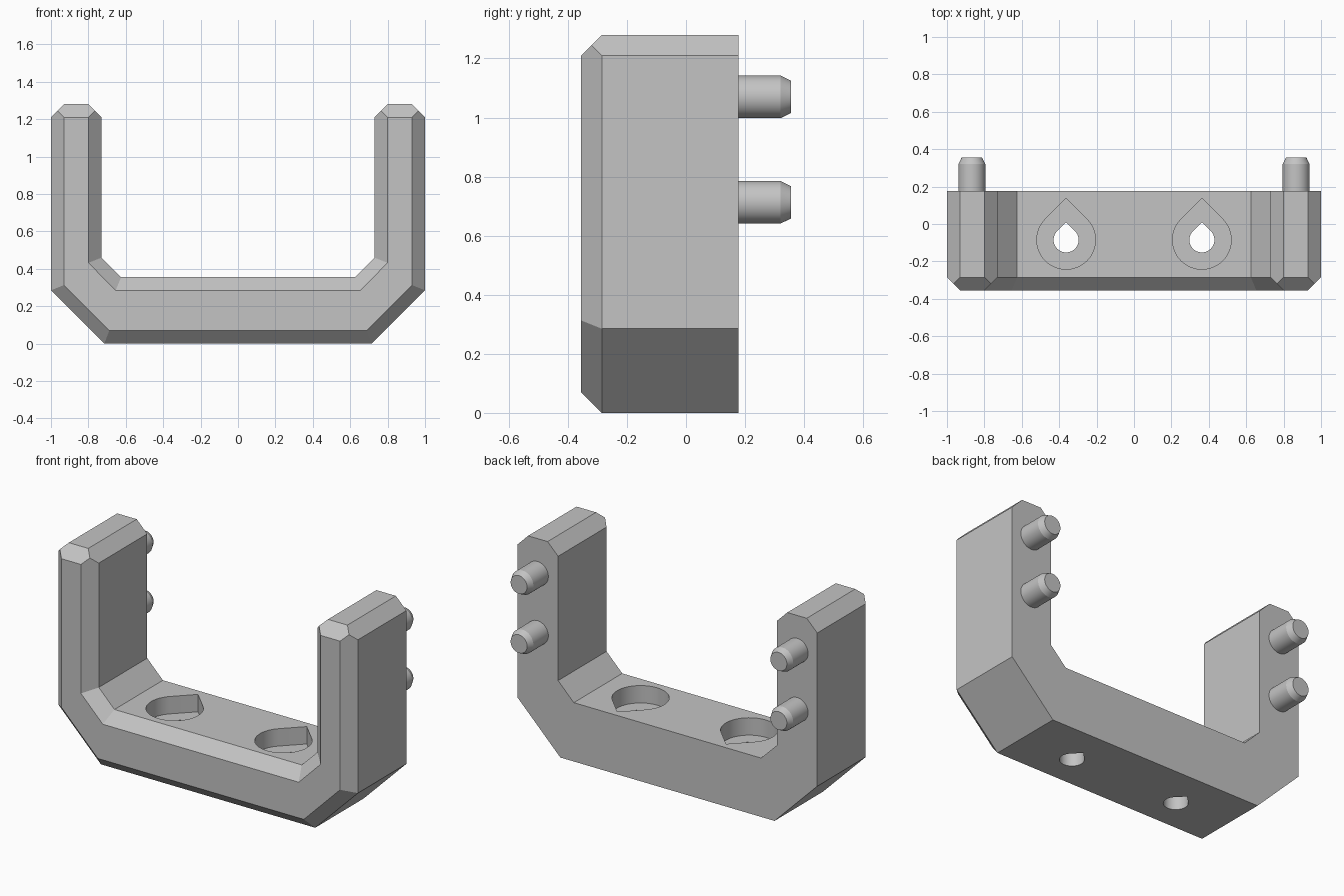
import bpy, bmesh, math
from mathutils import Matrix

cube = bpy.data.objects.get("Cube")
if cube:
    bpy.data.objects.remove(cube, do_unlink=True)

grey = bpy.data.materials.new("light_grey")
grey.use_nodes = True
grey.diffuse_color = (0.55, 0.55, 0.55, 1)
grey.node_tree.nodes["Principled BSDF"].inputs["Base Color"].default_value = (0.55, 0.55, 0.55, 1)


def finish(bm, name):
    bmesh.ops.recalc_face_normals(bm, faces=bm.faces)
    mesh = bpy.data.meshes.new(name)
    bm.to_mesh(mesh)
    bm.free()
    mesh.materials.append(grey)
    obj = bpy.data.objects.new(name, mesh)
    bpy.context.collection.objects.link(obj)
    return obj


def activate(obj):
    bpy.ops.object.select_all(action='DESELECT')
    obj.select_set(True)
    bpy.context.view_layer.objects.active = obj


def smooth(obj):
    activate(obj)
    bpy.ops.object.shade_smooth_by_angle(angle=math.radians(20))


# U-shaped bracket: right half outline and its inset front face outline
BACK, SHOULDER, FRONT = 0.177, -0.285, -0.355
outer = [(0.715, 0), (1, 0.285), (1, 1.21), (0.93, 1.28),
         (0.8, 1.28), (0.73, 1.21), (0.73, 0.46), (0.625, 0.355)]
inset = [(0.688, 0.07), (0.93, 0.313), (0.93, 1.21), (0.8, 1.21),
         (0.8, 0.432), (0.654, 0.285)]
inset_of = [0, 1, 2, 2, 3, 3, 4, 5]


def mirrored(points):
    return points + [(-x, z) for x, z in reversed(points)]


bm = bmesh.new()
ring = mirrored(outer)
back = [bm.verts.new((x, BACK, z)) for x, z in ring]
mid = [bm.verts.new((x, SHOULDER, z)) for x, z in ring]
front = [bm.verts.new((x, FRONT, z)) for x, z in mirrored(inset)]
link = inset_of + [len(front) - 1 - i for i in reversed(inset_of)]
n = len(ring)
tips = {}
for i in range(n):
    j = (i + 1) % n
    if link[i] == link[j]:       # three chamfers meet in a point
        p = (mid[i].co + mid[j].co) / 2
        p.y = (SHOULDER + FRONT) / 2
        tips[i] = bm.verts.new(p)
for i in range(n):
    j = (i + 1) % n
    if i in tips:
        bm.faces.new([back[i], back[j], mid[j], tips[i], mid[i]])
        continue
    bm.faces.new([back[i], back[j], mid[j], mid[i]])
    chamfer = [mid[i], mid[j]]
    if j in tips:
        chamfer.append(tips[j])
    chamfer += [front[link[j]], front[link[i]]]
    if (i - 1) % n in tips:
        chamfer.append(tips[(i - 1) % n])
    bm.faces.new(chamfer)
bm.faces.new(back)
bm.faces.new(front)
bracket = finish(bm, "bracket")


# Teardrop screw holes with wider recesses, cut through the base
def teardrop(name, x, y, radius, z0, z1):
    bm = bmesh.new()
    points = [(x, y + radius * math.sqrt(2))]
    steps = 36
    for k in range(steps + 1):
        a = math.radians(135 + 270 * k / steps)
        points.append((x + radius * math.cos(a), y + radius * math.sin(a)))
    face = bm.faces.new([bm.verts.new((px, py, z0)) for px, py in points])
    new = bmesh.ops.extrude_face_region(bm, geom=[face])["geom"]
    bmesh.ops.translate(bm, vec=(0, 0, z1 - z0),
                        verts=[v for v in new if isinstance(v, bmesh.types.BMVert)])
    obj = finish(bm, name)
    obj.hide_render = True
    return obj


for x in (-0.363, 0.363):
    for radius, z0 in ((0.157, 0.25), (0.067, -0.1)):
        cutter = teardrop("hole_cutter", x, -0.085, radius, z0, 0.6)
        mod = bracket.modifiers.new("hole", 'BOOLEAN')
        mod.operation = 'DIFFERENCE'
        mod.solver = 'EXACT'
        mod.object = cutter
        activate(bracket)
        bpy.ops.object.modifier_apply(modifier=mod.name)
        bpy.data.objects.remove(cutter, do_unlink=True)
smooth(bracket)


# Round pegs with chamfered tips on the back of both arms
def peg(name, x, z, radius=0.072):
    bm = bmesh.new()
    turn = Matrix.Rotation(math.radians(-90), 4, 'X')
    for r0, r1, y0, y1 in ((radius, radius, BACK - 0.02, 0.32),
                           (radius, 0.055, 0.32, 0.355)):
        place = Matrix.Translation((x, (y0 + y1) / 2, z)) @ turn
        bmesh.ops.create_cone(bm, cap_ends=True, segments=48, radius1=r0,
                              radius2=r1, depth=y1 - y0, matrix=place)
    # Join shaft and tip, dropping the hidden caps between them
    inner = [f for f in bm.faces if len(f.verts) > 4
             and abs(f.calc_center_median().y - 0.32) < 0.001]
    bmesh.ops.delete(bm, geom=inner, context='FACES_ONLY')
    bmesh.ops.remove_doubles(bm, verts=bm.verts, dist=0.0005)
    smooth(finish(bm, name))


for side, x in (("right", -0.867), ("left", 0.867)):
    for level, z in (("lower", 0.713), ("upper", 1.07)):
        peg(f"{side}_{level}_peg", x, z)
